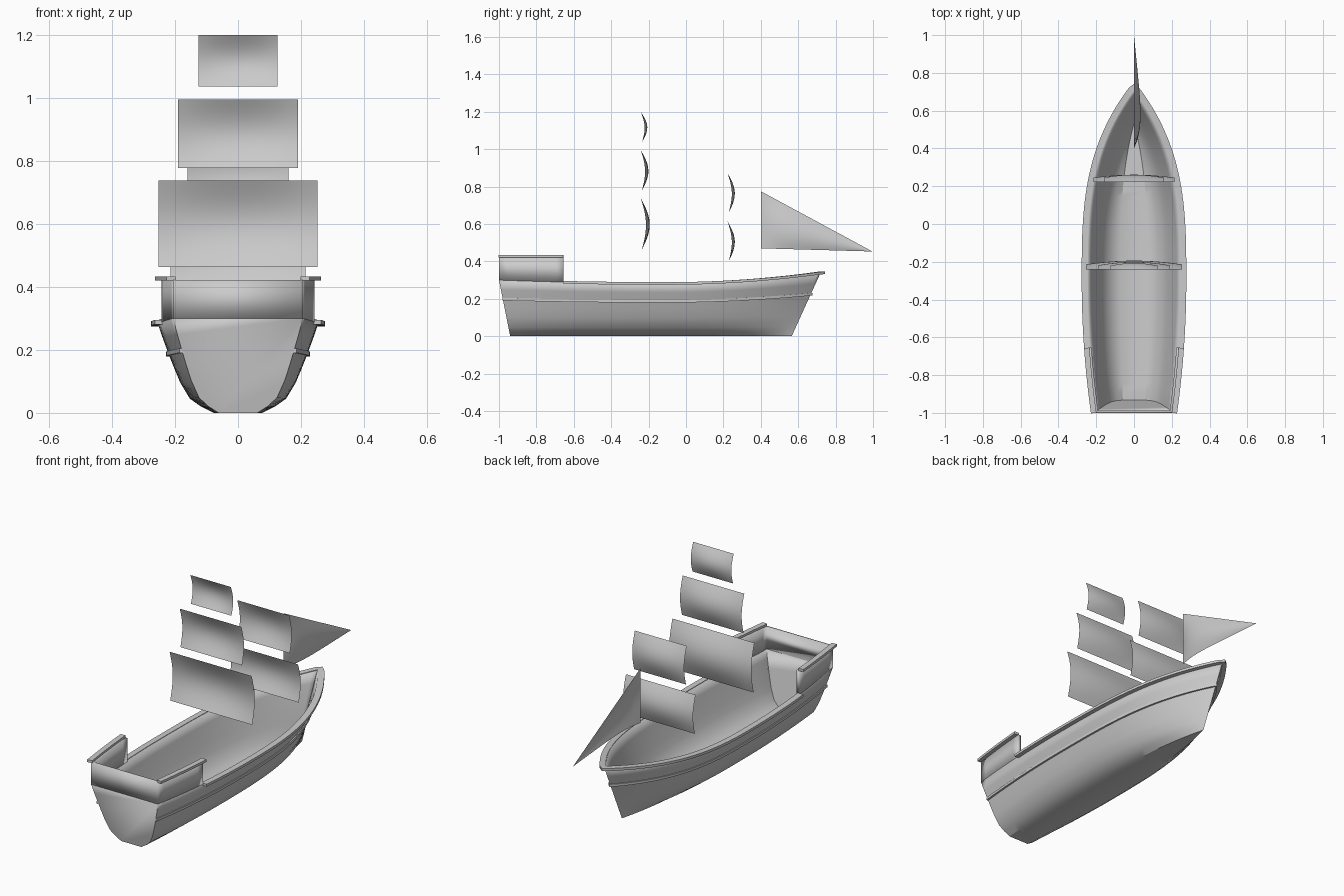
import bpy, bmesh, math
from mathutils import Vector

if "Cube" in bpy.data.objects:
    bpy.data.objects.remove(bpy.data.objects["Cube"], do_unlink=True)

grey = bpy.data.materials.new("light grey")
grey.use_nodes = True
grey.diffuse_color = (0.6, 0.6, 0.6, 1)
grey.node_tree.nodes["Principled BSDF"].inputs["Base Color"].default_value = (0.6, 0.6, 0.6, 1)


def finish(name, bm, thickness=0.0):
    bmesh.ops.remove_doubles(bm, verts=bm.verts, dist=0.0005)
    bmesh.ops.recalc_face_normals(bm, faces=bm.faces)
    mesh = bpy.data.meshes.new(name)
    bm.to_mesh(mesh)
    bm.free()
    mesh.materials.append(grey)
    obj = bpy.data.objects.new(name, mesh)
    bpy.context.collection.objects.link(obj)
    bpy.ops.object.select_all(action='DESELECT')
    obj.select_set(True)
    bpy.context.view_layer.objects.active = obj
    bpy.ops.object.shade_smooth_by_angle(angle=math.radians(30))
    if thickness:
        mod = obj.modifiers.new("thickness", 'SOLIDIFY')
        mod.thickness = thickness
        mod.offset = -1
    return obj


def skin(bm, rows):
    """Join rows of points into a grid of quads and return its vertices."""
    grid = [[bm.verts.new(p) for p in row] for row in rows]
    for a, b in zip(grid, grid[1:]):
        for i in range(len(a) - 1):
            bm.faces.new((a[i], a[i + 1], b[i + 1], b[i]))
    return grid


def mirrored(points):
    return [Vector((-p.x, p.y, p.z)) for p in points]


# Hull lines: half beam and sheer height along the length
def beam(y):
    if y < -0.3:
        return 0.255 - 0.049 * ((y + 0.3) / 0.7) ** 2
    return 0.255 * (1 - min(1, (y + 0.3) / 1.02) ** 3.1)


def sheer(y):
    return 0.283 + (0.085 if y > -0.1 else 0.021) * (y + 0.1) ** 2


SECTION = [(0, 0.3), (0.07, 0.46), (0.16, 0.6), (0.34, 0.72),
           (0.5, 0.795), (0.66, 0.865), (0.83, 0.935), (1, 1)]


def hull_point(s, h, width):
    top = -1 + 1.72 * s
    keel = -0.94 + 1.505 * s
    return Vector((beam(top) * width, keel + (top - keel) * h, sheer(top) * h))


N = 40
stations = [1 - (1 - i / N) ** 1.3 for i in range(N + 1)]

# Hull shell with a flat transom
bm = bmesh.new()
rows = []
for s in stations:
    side = [hull_point(s, h, w) for h, w in SECTION]
    rows.append(mirrored(side)[::-1] + side)
grid = skin(bm, rows)
bm.faces.new(grid[0])
finish("hull", bm, 0.014)


# Rectangular moulding swept along a path, offset sideways from it
def moulding(name, path, inner, outer, low, high):
    bm = bmesh.new()
    rows = []
    for i, p in enumerate(path):
        t = path[min(i + 1, len(path) - 1)] - path[max(i - 1, 0)]
        n = Vector((t.y, -t.x, 0)).normalized()
        corners = [(inner, low), (outer, low), (outer, high), (inner, high), (inner, low)]
        rows.append([p + n * o + Vector((0, 0, z)) for o, z in corners])
    grid = skin(bm, rows)
    for end in (grid[0], grid[-1]):
        bm.faces.new(end[:4])
    return finish(name, bm)


def around_bow(points):
    return points + mirrored(points)[-2::-1]


wale = around_bow([hull_point(s, 0.66, 0.865) for s in stations])
moulding("wale", wale, 0.008, -0.01, -0.007, 0.007)
START = 0.345 / 1.72
edge = [hull_point(START + (1 - START) * s, 1, 1) for s in stations]
moulding("gunwale_rail", around_bow(edge), 0.022, -0.01, -0.008, 0.006)

# Raised stern bulwark in one U shape, with caps along its sides
stern = [Vector((beam(y), y, sheer(y))) for y in [-0.655 - 0.345 * i / 8 for i in range(9)]]
wall = stern + mirrored(stern)[::-1]
bm = bmesh.new()
skin(bm, [[p, Vector((p.x, p.y, 0.422))] for p in wall])
finish("stern_bulwark", bm, 0.018)
for name, sign in (("left", 1), ("right", -1)):
    cap = [Vector((p.x * sign, p.y, 0.42)) for p in stern]
    moulding(name + "_bulwark_cap", cap, -0.022 * sign, 0.007 * sign, 0, 0.014)


# Square sails, billowing forward
def square_sail(name, half, low, high, y, edge_bulge, middle_bulge):
    bm = bmesh.new()
    rows = []
    for j in range(13):
        v = j / 12
        row = []
        for i in range(13):
            u = i / 6 - 1
            bulge = math.sin(math.pi * v) * (edge_bulge + middle_bulge * (1 - u * u))
            row.append((u * half, y + 0.006 * (1 - v) + bulge, low + (high - low) * v))
        rows.append(row)
    skin(bm, rows)
    finish(name, bm)


square_sail("main_course", 0.253, 0.463, 0.738, -0.242, 0.025, 0.02)
square_sail("main_topsail", 0.19, 0.778, 0.995, -0.242, 0.02, 0.018)
square_sail("main_topgallant", 0.125, 1.037, 1.2, -0.242, 0.018, 0.014)
square_sail("fore_course", 0.215, 0.4, 0.615, 0.222, 0.02, 0.016)
square_sail("fore_topsail", 0.16, 0.66, 0.873, 0.222, 0.02, 0.016)

# Triangular jib, billowing to the left
bm = bmesh.new()
rows = []
for i in range(17):
    s = i / 16
    foot = 0.47 - 0.017 * s
    luff = 0.775 + (0.453 - 0.775) * s
    row = []
    for j in range(11):
        t = j / 10
        bulge = 0.06 * (1 - s) * (1 - (1 - s) ** 5) * math.sin(math.pi * (0.2 + 0.8 * t))
        row.append((bulge, 0.4 + 0.597 * s, foot + (luff - foot) * t))
    rows.append(row)
skin(bm, rows)
finish("jib", bm)
